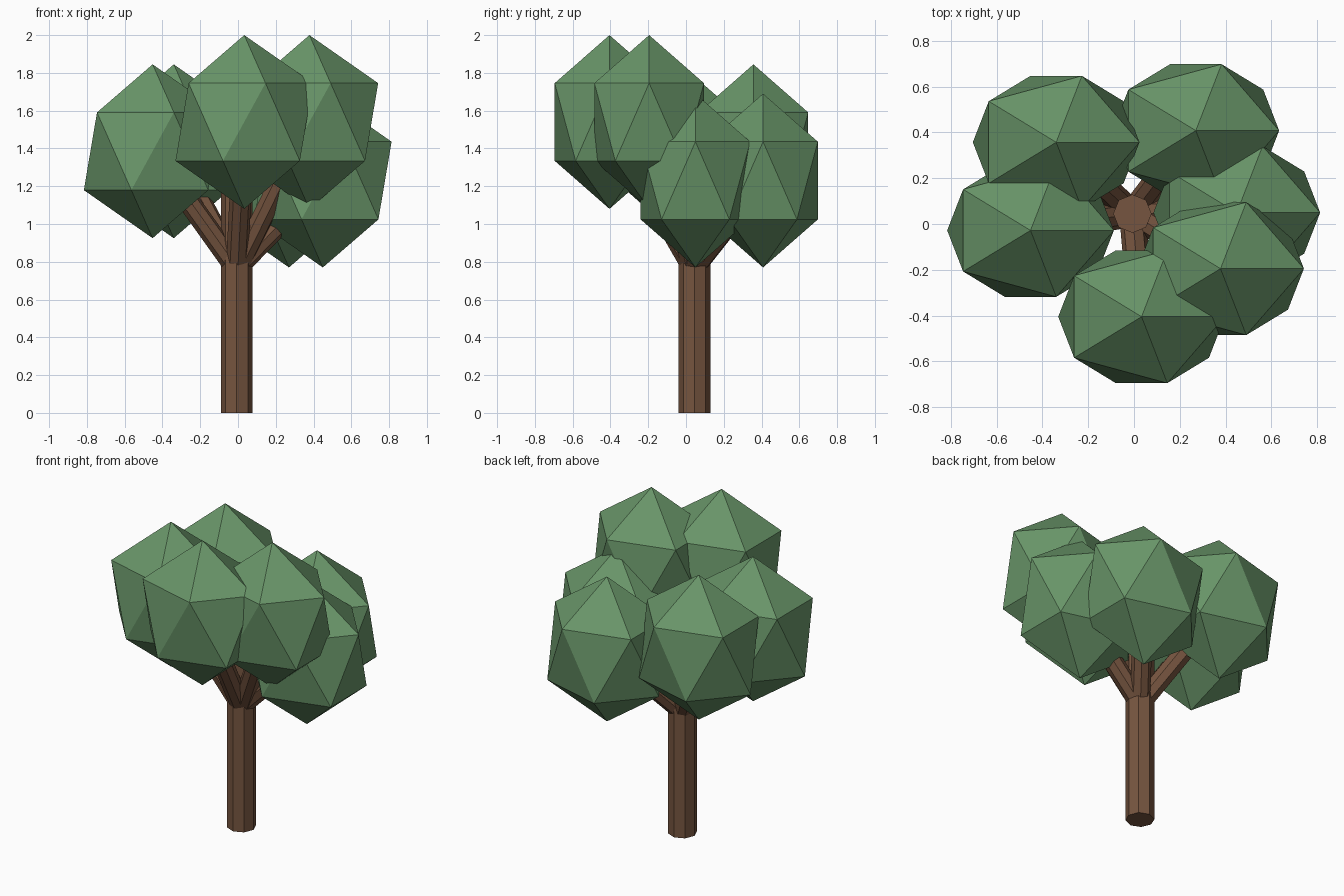
import bpy
from mathutils import Vector

if "Cube" in bpy.data.objects:
    bpy.data.objects.remove(bpy.data.objects["Cube"])


def material(name, rgb):
    m = bpy.data.materials.new(name)
    m.diffuse_color = (*rgb, 1)
    m.use_nodes = True
    m.node_tree.nodes["Principled BSDF"].inputs["Base Color"].default_value = m.diffuse_color
    return m


bark = material("bark", (0.18, 0.09, 0.05))
leaves = material("leaves", (0.14, 0.30, 0.14))


def limb(name, start, end, radius, sides=8):
    start, end = Vector(start), Vector(end)
    axis = end - start
    bpy.ops.mesh.primitive_cylinder_add(vertices=sides, radius=radius, depth=axis.length,
                                        location=(start + end) / 2)
    ob = bpy.context.object
    ob.rotation_euler = axis.to_track_quat('Z', 'Y').to_euler()
    ob.name = name
    ob.data.materials.append(bark)
    return ob


# Trunk, running up into the middle of the crown
TX, TY = -0.007, 0.045
bpy.ops.mesh.primitive_cylinder_add(vertices=8, radius=0.084, depth=1.53,
                                    location=(TX, TY, 0.765))
trunk = bpy.context.object
trunk.name = "trunk"
trunk.data.materials.append(bark)

# Foliage clumps: stretched icosahedra, each carried by one branch
clumps = [
    (-0.34, 0.357, 1.385),
    (-0.452, -0.028, 1.385),
    (0.033, -0.405, 1.54),
    (0.378, -0.195, 1.54),
    (0.27, 0.408, 1.23),
    (0.449, 0.05, 1.23),
]
for i, c in enumerate(clumps, 1):
    bpy.ops.mesh.primitive_ico_sphere_add(subdivisions=1, radius=1, location=c)
    clump = bpy.context.object
    clump.scale = (0.407, 0.341, 0.46)
    clump.name = f"foliage_{i}"
    clump.data.materials.append(leaves)

    # Branch from the fork to inside the clump
    outward = Vector((c[0] - TX, c[1] - TY, 0)).normalized() * 0.02
    fork = Vector((TX, TY, 0.79)) + outward
    limb(f"branch_{i}", fork, fork.lerp(Vector(c), 0.9), 0.058)
